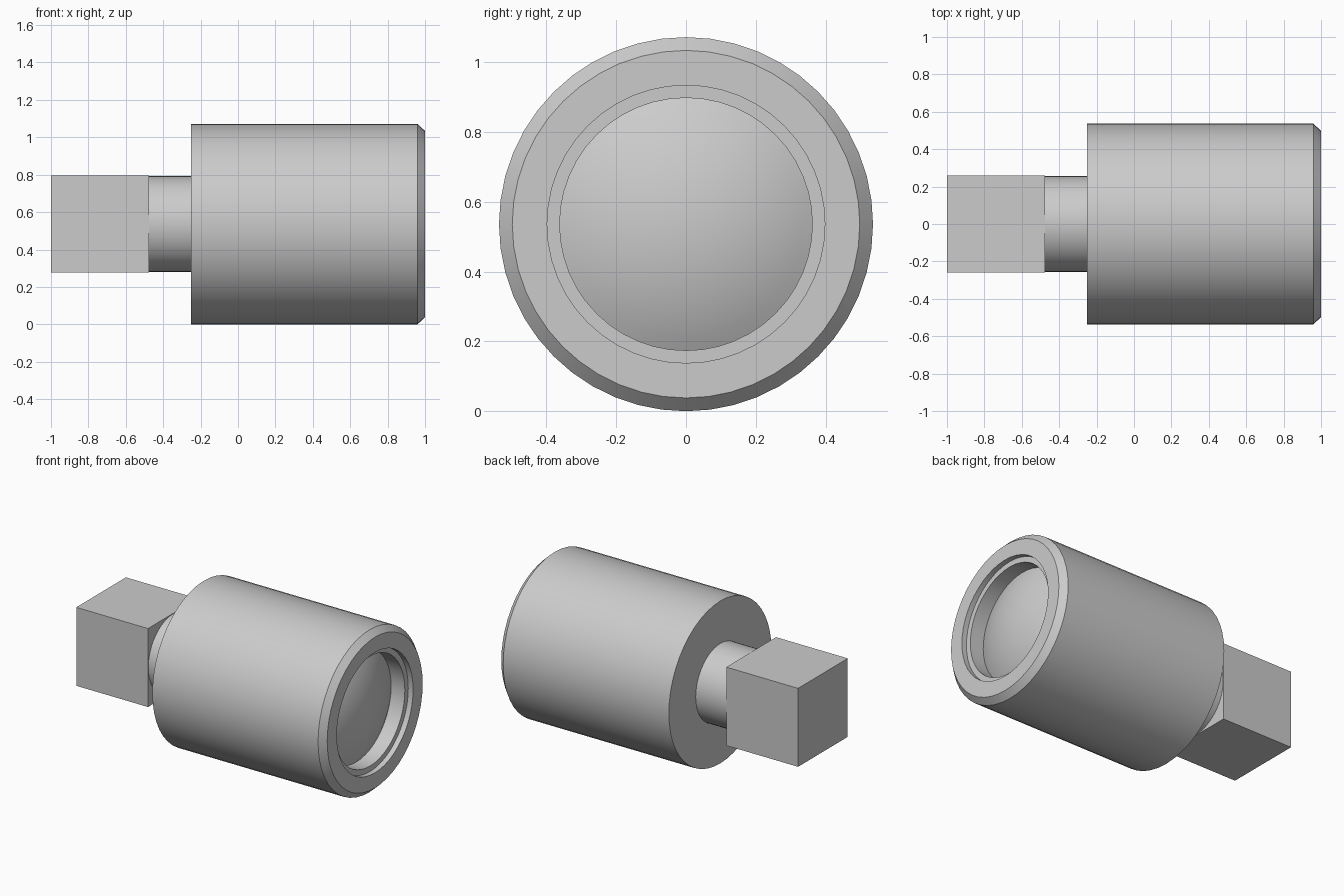
import bpy, bmesh, math
from mathutils import Matrix, Vector

if "Cube" in bpy.data.objects:
    bpy.data.objects.remove(bpy.data.objects["Cube"], do_unlink=True)

AXIS_Z = 0.536
SEGMENTS = 48

grey = bpy.data.materials.new("neutral_grey")
grey.use_nodes = True
grey.diffuse_color = (0.6, 0.6, 0.6, 1)
grey.node_tree.nodes["Principled BSDF"].inputs["Base Color"].default_value = (0.6, 0.6, 0.6, 1)


def finish(bm, name):
    bmesh.ops.recalc_face_normals(bm, faces=bm.faces)
    mesh = bpy.data.meshes.new(name)
    bm.to_mesh(mesh)
    bm.free()
    mesh.materials.append(grey)
    obj = bpy.data.objects.new(name, mesh)
    bpy.context.collection.objects.link(obj)
    obj.location.z = AXIS_Z
    return obj


def lathe(name, profile):
    """Revolve (x, radius) points around the x axis."""
    bm = bmesh.new()
    verts = [bm.verts.new((x, 0, r)) for x, r in profile]
    edges = [bm.edges.new(pair) for pair in zip(verts, verts[1:])]
    bmesh.ops.spin(bm, geom=verts + edges, cent=(0, 0, 0), axis=(1, 0, 0),
                   angle=math.tau, steps=SEGMENTS, use_merge=True)
    bmesh.ops.remove_doubles(bm, verts=bm.verts, dist=0.0001)
    obj = finish(bm, name)
    bpy.ops.object.select_all(action='DESELECT')
    obj.select_set(True)
    bpy.context.view_layer.objects.active = obj
    bpy.ops.object.shade_smooth_by_angle(angle=math.radians(30))
    return obj


# Convex lens cap, as an arc from the rim to the axis
rim_x, rim_r, sphere_r = 0.865, 0.362, 0.77
rim_angle = math.asin(rim_r / sphere_r)
centre_x = rim_x - sphere_r * math.cos(rim_angle)
arc = [(centre_x + sphere_r * math.cos(rim_angle * (1 - i / 10)),
        sphere_r * math.sin(rim_angle * (1 - i / 10))) for i in range(11)]

# Barrel with chamfered front edge, stepped opening and recessed lens
lathe("barrel", [(-0.25, 0), (-0.25, AXIS_Z), (0.96, AXIS_Z), (1, 0.498),
                 (1, 0.398), (0.965, 0.398), (0.965, rim_r), (rim_x, rim_r)])
lathe("lens", arc)

# Neck joining the barrel to the block
lathe("neck", [(-0.48, 0.256), (-0.25, 0.256)])

# Square end block
bm = bmesh.new()
bmesh.ops.create_cube(bm, size=1, matrix=Matrix.LocRotScale(
    Vector((-0.738, 0, 0)), None, Vector((0.524, 0.518, 0.518))))
finish(bm, "end_block")
